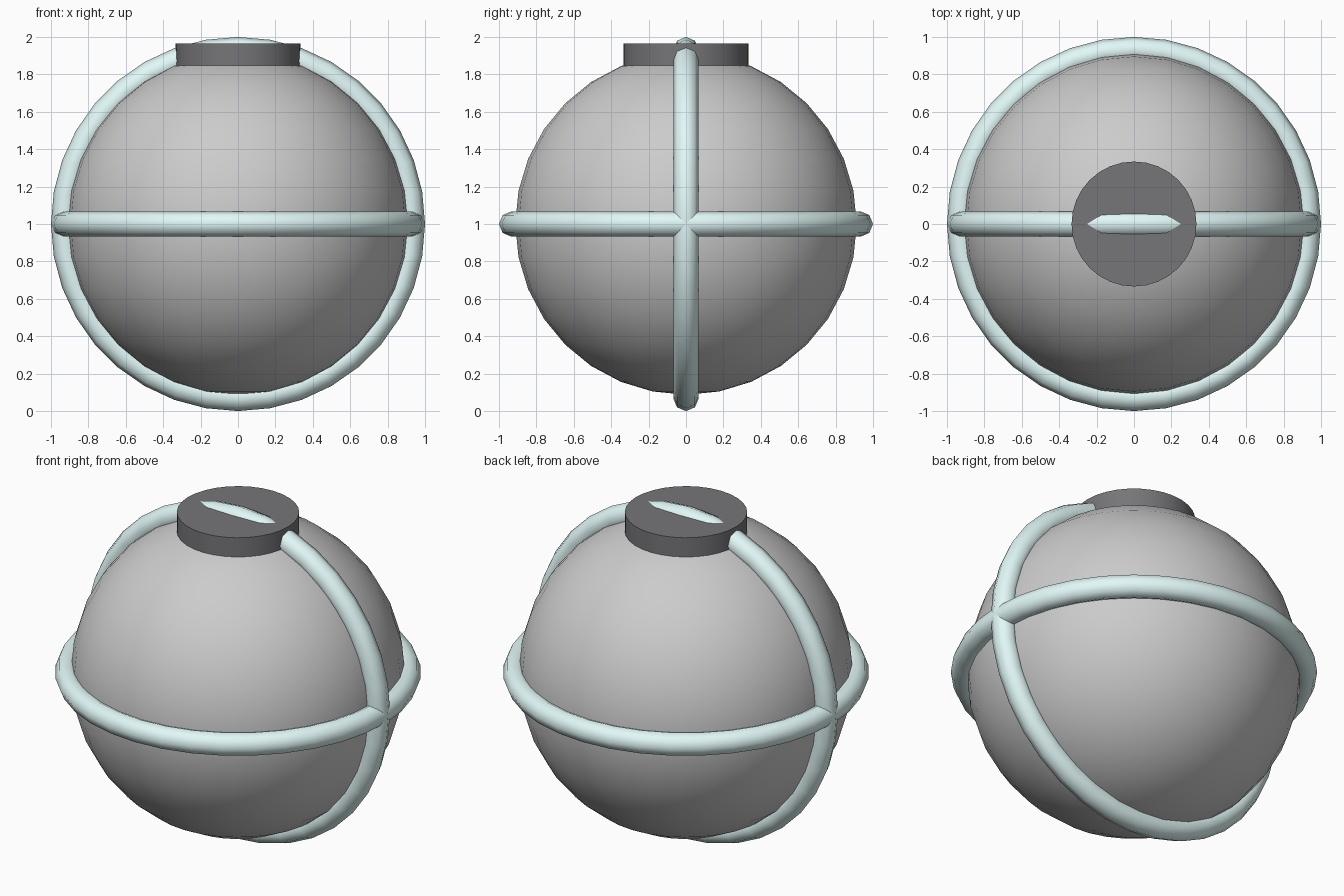
import bpy
import math

if "Cube" in bpy.data.objects:
    bpy.data.objects.remove(bpy.data.objects["Cube"])

CENTRE = (0, 0, 1.0)


def paint(obj, name, rgb):
    mat = bpy.data.materials.get(name) or bpy.data.materials.new(name)
    mat.diffuse_color = (*rgb, 1)
    mat.use_nodes = True
    mat.node_tree.nodes["Principled BSDF"].inputs["Base Color"].default_value = mat.diffuse_color
    obj.data.materials.append(mat)


def ring(name, rotation):
    bpy.ops.mesh.primitive_torus_add(
        location=CENTRE, rotation=rotation, major_radius=0.932,
        minor_radius=0.068, major_segments=36, minor_segments=8)
    obj = bpy.context.object
    obj.name = name
    bpy.ops.object.shade_smooth()
    paint(obj, "pale_teal", (0.75, 0.94, 0.93))


# Round body
bpy.ops.mesh.primitive_uv_sphere_add(segments=32, ring_count=16,
                                     radius=0.913, location=CENTRE)
bpy.context.object.name = "body"
bpy.ops.object.shade_smooth()

# Horizontal and vertical bands, crossing at the left and right sides
ring("equator_band", (0, 0, 0))
ring("upright_band", (math.pi / 2, 0, 0))

# Dark disc cap, with the upright band just breaking through its top
bpy.ops.mesh.primitive_cylinder_add(vertices=32, radius=0.334, depth=0.163,
                                    location=(0, 0, 1.8825))
cap = bpy.context.object
cap.name = "cap"
bpy.ops.object.shade_smooth_by_angle(angle=math.radians(30))
paint(cap, "dark_grey", (0.18, 0.18, 0.19))
